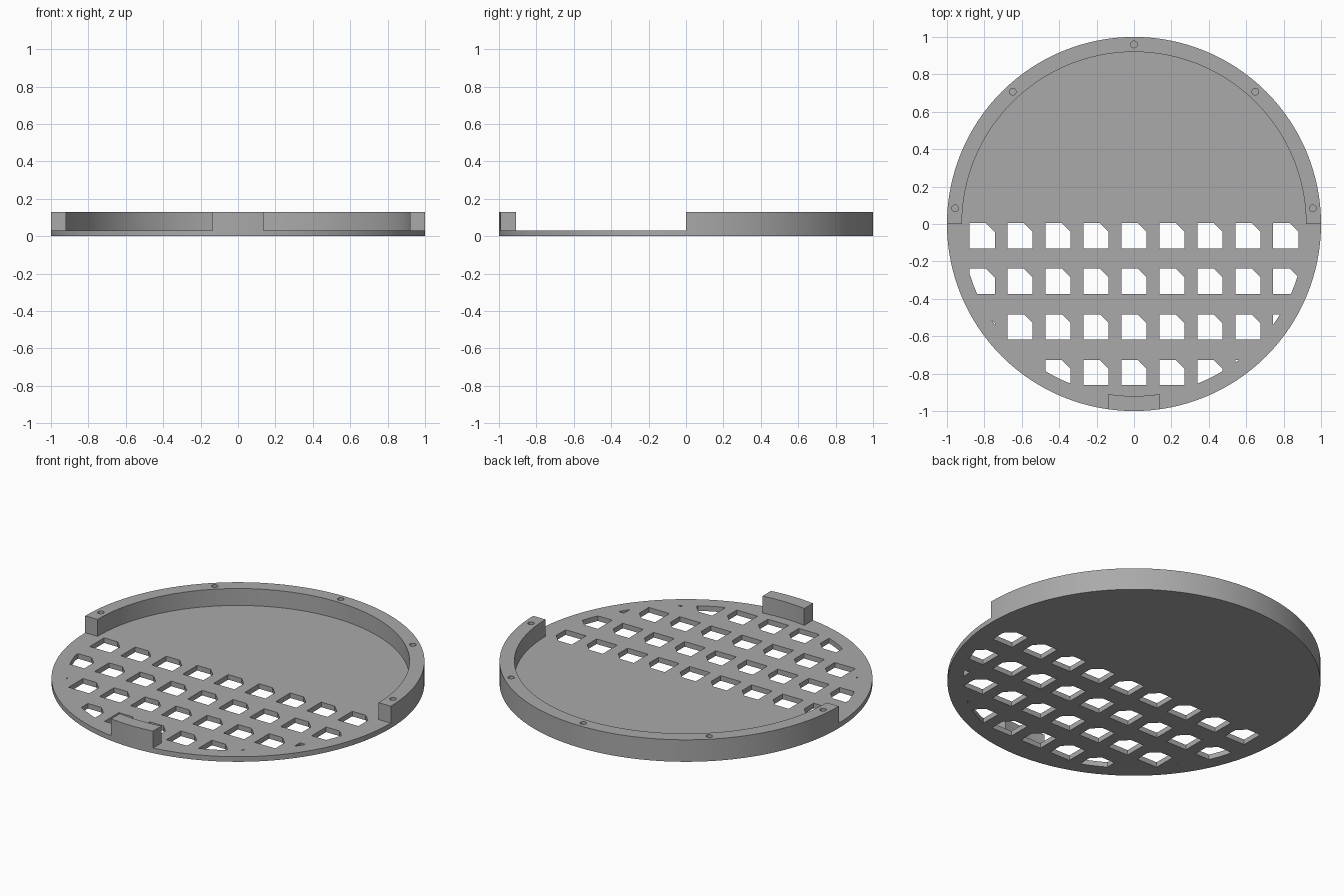
import bpy, bmesh, math
from mathutils import Vector

if "Cube" in bpy.data.objects:
    bpy.data.objects.remove(bpy.data.objects["Cube"])

SEG = 128                 # segments in a full circle
BASE, TOP = 0.03, 0.13    # plate thickness, rim height
R_IN = 0.92               # inner radius of rim

grey = bpy.data.materials.new("grey_plastic")
grey.diffuse_color = (0.4, 0.4, 0.4, 1)
grey.use_nodes = True
grey.node_tree.nodes["Principled BSDF"].inputs["Base Color"].default_value = grey.diffuse_color


def arc(r, a0, a1, n, cx=0.0, cy=0.0):
    """Points along an arc, angles in radians, both ends included."""
    return [(cx + r * math.cos(a0 + (a1 - a0) * i / n),
             cy + r * math.sin(a0 + (a1 - a0) * i / n)) for i in range(n + 1)]


def circle(r, n, cx=0.0, cy=0.0):
    return arc(r, 0, 2 * math.pi, n, cx, cy)[:-1]


def clip_to_circle(poly, r, n=96):
    """Trim a convex outline to a disc, one half-plane at a time."""
    for k in range(n):
        a = 2 * math.pi * k / n
        nx, ny = math.cos(a), math.sin(a)
        out = []
        for p, q in zip(poly, poly[1:] + poly[:1]):
            dp = p[0] * nx + p[1] * ny - r
            dq = q[0] * nx + q[1] * ny - r
            if dp <= 0:
                out.append(p)
            if dp * dq < 0:
                t = dp / (dp - dq)
                out.append((p[0] + (q[0] - p[0]) * t, p[1] + (q[1] - p[1]) * t))
        poly = out
        if len(poly) < 3:
            return []
    return poly


def slab(name, outlines, z0, z1):
    """Extrude a filled outline (first) with holes (rest) between two heights."""
    cu = bpy.data.curves.new(name, 'CURVE')
    cu.dimensions, cu.fill_mode = '2D', 'BOTH'
    cu.extrude = (z1 - z0) / 2
    for pts in outlines:
        s = cu.splines.new('POLY')
        s.points.add(len(pts) - 1)
        for pt, (x, y) in zip(s.points, pts):
            pt.co = (x, y, 0, 1)
        s.use_cyclic_u = True
    ob = bpy.data.objects.new(name, cu)
    bpy.context.collection.objects.link(ob)
    bpy.ops.object.select_all(action='DESELECT')
    ob.select_set(True)
    bpy.context.view_layer.objects.active = ob
    bpy.ops.object.convert(target='MESH')
    ob = bpy.context.view_layer.objects.active
    me = ob.data
    bm = bmesh.new()
    bm.from_mesh(me)
    bmesh.ops.translate(bm, verts=bm.verts, vec=Vector((0, 0, (z0 + z1) / 2)))
    bmesh.ops.remove_doubles(bm, verts=bm.verts, dist=1e-5)
    bmesh.ops.recalc_face_normals(bm, faces=bm.faces)
    bm.to_mesh(me)
    bm.free()
    me.materials.clear()
    me.materials.append(grey)
    bpy.ops.object.shade_smooth_by_angle(angle=math.radians(25))
    return ob


# Grid of square openings with one clipped corner, trimmed near the edge
W, CH = 0.135, 0.047
openings = []
for row in range(4):
    for col in range(9):
        x, y = (col - 4) * 0.203 - W / 2, 0.005 - row * 0.244
        sq = [(x, y - W), (x + W, y - W), (x + W, y - CH), (x + W - CH, y), (x, y)]
        sq = clip_to_circle(sq, 0.918)
        if sq:
            openings.append(sq)

# Round base plate
slab("base_plate", [circle(1, SEG)] + openings, 0, BASE)

# Half-circle rim with five screw holes
holes = [circle(0.018, 20, 0.96 * math.cos(math.radians(d)), 0.96 * math.sin(math.radians(d)))
         for d in (5, 47.5, 90, 132.5, 175)]
half = arc(1, 0, math.pi, SEG // 2) + arc(R_IN, math.pi, 0, SEG // 2)
slab("half_rim", [half] + holes, BASE, TOP)

# Short front tab with parallel sides
HW = 0.137
ao, ai = math.asin(HW), math.asin(HW / R_IN)
down = -math.pi / 2
tab = arc(1, down - ao, down + ao, 8) + arc(R_IN, down + ai, down - ai, 8)
slab("front_tab", [tab], BASE, TOP)
